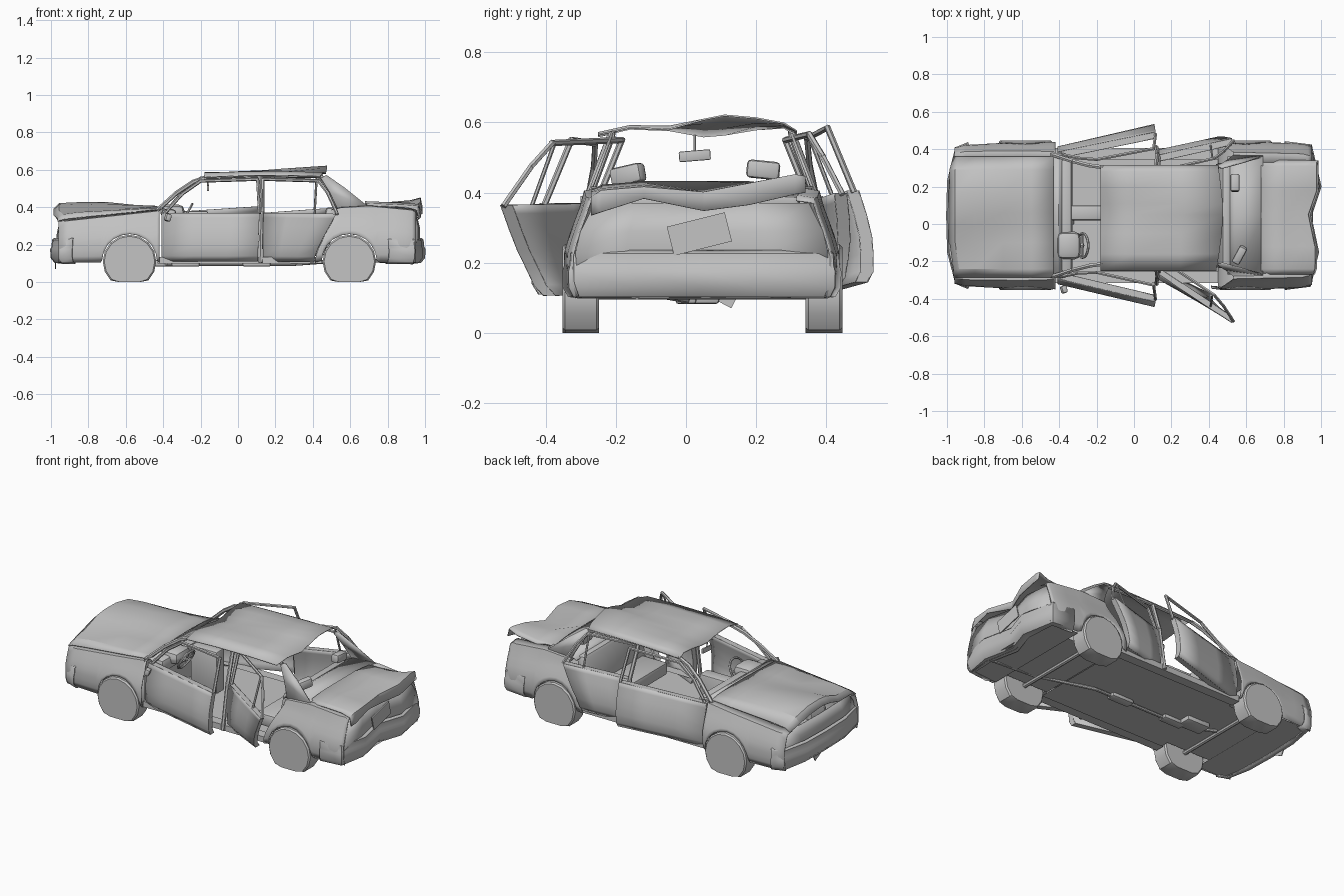
import bpy, bmesh, math
from mathutils import Vector, Matrix

if "Cube" in bpy.data.objects:
    bpy.data.objects.remove(bpy.data.objects["Cube"])

YC = 0.045  # centre line of the body
grey = bpy.data.materials.new("weathered_grey")
grey.diffuse_color = (0.55, 0.55, 0.55, 1)
grey.use_nodes = True
grey.node_tree.nodes["Principled BSDF"].inputs["Base Color"].default_value = grey.diffuse_color


def finish(name, bm, thick=0, angle=35):
    bmesh.ops.recalc_face_normals(bm, faces=bm.faces)
    me = bpy.data.meshes.new(name)
    bm.to_mesh(me)
    bm.free()
    me.materials.append(grey)
    ob = bpy.data.objects.new(name, me)
    bpy.context.collection.objects.link(ob)
    if thick:
        m = ob.modifiers.new("sheet", "SOLIDIFY")
        m.thickness, m.offset = thick, 0
    bpy.ops.object.select_all(action="DESELECT")
    ob.select_set(True)
    bpy.context.view_layer.objects.active = ob
    bpy.ops.object.shade_smooth_by_angle(angle=math.radians(angle))
    return ob


def sheet(name, rows, thick=0.005, angle=35):
    """Skin a grid of points."""
    bm = bmesh.new()
    vs = [[bm.verts.new(p) for p in r] for r in rows]
    for a, b in zip(vs, vs[1:]):
        for i in range(len(a) - 1):
            bm.faces.new((a[i], a[i + 1], b[i + 1], b[i]))
    bmesh.ops.remove_doubles(bm, verts=bm.verts[:], dist=1e-4)
    return finish(name, bm, thick, angle)


def box(name, c, size, rot=(0, 0, 0), bevel=0):
    bm = bmesh.new()
    bmesh.ops.create_cube(bm, size=1, matrix=Matrix.Diagonal((*size, 1)))
    if bevel:
        bmesh.ops.bevel(bm, geom=bm.edges[:], offset=bevel, segments=2, profile=0.5, affect="EDGES")
    ob = finish(name, bm)
    ob.location, ob.rotation_euler = c, rot
    return ob


def tube(name, pts, r=0.008, sides=6):
    """Bar of constant thickness along a path."""
    bm = bmesh.new()
    for a, b in zip(pts, pts[1:]):
        a, b = Vector(a), Vector(b)
        d = b - a
        mat = Matrix.Translation((a + b) / 2) @ d.to_track_quat("Z", "Y").to_matrix().to_4x4()
        bmesh.ops.create_cone(bm, cap_ends=True, segments=sides, radius1=r, radius2=r,
                              depth=d.length + r, matrix=mat)
    return finish(name, bm)


def lerp(table, v):
    for (a, p), (b, q) in zip(table, table[1:]):
        if v <= b:
            return p + (q - p) * max(0, (v - a) / (b - a))
    return table[-1][1]


HALF = [(.10, .375), (.14, .39), (.22, .392), (.28, .375), (.36, .345), (.40, .335), (.57, .27)]
TAPER = [(-1, -.045), (-.93, -.018), (-.6, 0), (.7, 0), (.9, -.01), (.97, -.03)]
DOOR_EDGE = [(.1, .41), (.16, .42), (.24, .46), (.37, .53)]  # rear edge of the rear doorway by height


def side_y(x, z, s):
    return YC + s * (lerp(HALF, z) + lerp(TAPER, x))


# wheels, flattened where the tyres meet the ground
for wx, end in ((-.58, "front"), (.595, "rear")):
    for y, side in ((-.30, "near"), (.393, "far")):
        bm = bmesh.new()
        bmesh.ops.create_cone(bm, cap_ends=True, segments=16, radius1=.143, radius2=.143, depth=.105,
                              matrix=Matrix.Rotation(math.pi / 2, 4, "X"))
        bmesh.ops.bevel(bm, geom=[e for e in bm.edges if abs(e.verts[0].co.y - e.verts[1].co.y) < .01],
                        offset=.008, segments=1, affect="EDGES")
        for v in bm.verts:
            v.co.z = max(v.co.z, -.11)
        finish(f"{end}_wheel_{side}", bm).location = (wx, y, .11)
    tube(f"{end}_axle", [(wx, -.27, .11), (wx, .36, .11)], .014, 8)

# fenders and rear quarters with wheel arches
FEND_TOP = [(-.96, .32), (-.43, .378)]
QUART_TOP = [(.42, .375), (.54, .395), (.70, .405), (.93, .383), (.95, .37)]
R = .147


def wing(name, xs, wx, top, s, edge=None):
    cols = []
    for x in xs:
        d = abs(x - wx)
        zb = .11 + math.sqrt(R ** 2 - d * d) if d < R else .105
        zt = lerp(top, x)
        zs = [zb + (zt - zb) * i / 7 for i in range(8)]
        col = [(max(x, lerp(edge, z)) if edge else x, z) for z in zs]
        cols.append([(cx, side_y(cx, z, s), z) for cx, z in col]
                    + [(col[-1][0], side_y(x, zt, s) - s * .05, zt + .008)])
    sheet(name, cols)
    arch = [wx + (R - .001) * math.cos(math.pi * i / 10) for i in range(11)]
    sheet(name + "_wheel_well", [[(x, side_y(x, .2, s) - s * k, .11 + math.sqrt(max(0, R ** 2 - (x - wx) ** 2)))
                                  for x in arch] for k in (.012, .14)], 0)


for s, side in ((-1, "near"), (1, "far")):
    arc = [(R - .0001) * math.cos(math.pi * i / 10) for i in range(10, -1, -1)]
    wing("front_fender_" + side, [-.96, -.9, -.82, -.735] + [-.58 + a for a in arc] + [-.42], -.58, FEND_TOP, s)
    wing("rear_quarter_" + side, [.41] + [.595 + a for a in arc] + [.76, .83, .9, .93, .95], .595, QUART_TOP, s,
         DOOR_EDGE)
    # pillars, roof rails, sills
    P = lambda x, z: (x, side_y(x, z, s) - s * .015, z)
    tube("windscreen_pillar_" + side, [P(-.43, .385), P(-.33, .475), P(-.24, .535), P(-.17, .56)], .012)
    tube("roof_rail_" + side, [P(-.17, .56), P(.1, .57), P(.45, .565)], .01)
    tube("centre_pillar_" + side, [P(.12, .11), P(.125, .38), P(.115, .56)], .012)
    sheet("rear_pillar_" + side, [[P(.44, .56), P(.49, .48), P(.535, .385)],
                                  [P(.475, .57), P(.575, .50), P(.70, .40)]], .008)
    sheet("sill_" + side, [[(x, YC + s * h, z) for h, z in ((.30, .135), (.36, .135), (.36, .10), (.30, .10))]
                           for x in (-.43, 0, .45)], 0)


# bumpers wrapped around both ends; the rear one is dented inward
def bumper(name, path, sign):
    prof = [(0, .235), (.012, .225), (.015, .19), (.022, .175), (.02, .13), (0, .105), (-.04, .10)]
    rows = []
    for x, y, k in path:
        out = 1 if y > YC else -1
        rows.append([(x + sign * o * (1 - k), y + out * o * k, z) for o, z in prof])
    sheet(name, rows)


bumper("front_bumper", [(-.88, -.33, .7), (-.945, -.305, .6), (-.975, -.15, 0), (-.98, .045, 0),
                        (-.975, .23, 0), (-.945, .395, .6), (-.88, .42, .7)], -1)
bumper("rear_bumper", [(.80, -.335, .7), (.935, -.32, .6), (.965, -.15, 0), (.925, .04, 0),
                       (.978, .2, 0), (.94, .41, .6), (.80, .425, .7)], 1)

# nose and tail panels
sheet("nose_panel", [[(x + d, YC + h * w, z) for h, x in ((-1, -.94), (-.6, -.965), (0, -.97), (.6, -.965), (1, -.94))]
                     for z, w, d in ((.10, .34, .02), (.23, .35, 0), (.27, .345, .005), (.325, .315, .02))])
sheet("tail_panel", [[(x + d, YC + h * w, z) for h, x in ((-1, .95), (-.6, .965), (0, .925), (.5, .97), (1, .95))]
                     for z, w, d in ((.10, .35, -.02), (.23, .36, 0), (.29, .345, 0), (.37, .305, -.02))])
box("hanging_front_plate", (-.975, .09, .125), (.006, .12, .06), (math.radians(-28), 0, 0))

# crumpled bonnet: the far half is pushed up, with a crease along the middle
HX = (-.985, -.955, -.85, -.7, -.55, -.43)
HZ = {-.285: (.325, .335, .345, .36, .375, .388), -.24: (.34, .36, .372, .38, .388, .395),
      -.10: (.355, .38, .382, .385, .393, .40), -.01: (.38, .412, .402, .395, .395, .403),
      .06: (.39, .42, .415, .412, .41, .405), .17: (.385, .418, .425, .425, .41, .405),
      .29: (.365, .395, .405, .405, .40, .40), .36: (.33, .35, .36, .37, .38, .39)}
sheet("bonnet", [[(x + .02 * (y < -.2 or y > .3) * (x < -.9), y, HZ[y][i]) for i, x in enumerate(HX)]
                 for y in HZ], angle=22)

# buckled roof: front dips in the middle, rear edge stands up
RZ = {-.25: (.56, .568, .57, .565), -.16: (.582, .588, .59, .585), -.05: (.578, .587, .588, .58),
      .05: (.56, .582, .598, .608), .11: (.565, .585, .605, .62), .20: (.58, .59, .60, .612),
      .28: (.585, .588, .592, .597), .315: (.56, .57, .575, .575)}
RB = (.44, .455, .47, .475, .475, .465, .455, .45)
sheet("roof", [[(x, y, z) for x, z in zip((-.18, 0, .25, RB[i]), RZ[y])] for i, y in enumerate(RZ)])

# bent boot lid, folded over at the back
BX = (.68, .80, .92, .975, .985)
BZ = {-.27: (.405, .405, .40, .385, .335), -.24: (.42, .415, .41, .405, .345),
      -.12: (.43, .425, .42, .415, .383), .05: (.43, .40, .40, .40, .348),
      .18: (.43, .425, .425, .425, .365), .31: (.415, .415, .435, .45, .395), .34: (.40, .405, .42, .445, .40)}
DENT = (-.02, -.01, -.01, -.045, 0, 0, 0)
sheet("boot_lid", [[(x + DENT[i] * (x > .9), y, z) for x, z in zip(BX, BZ[y])] for i, y in enumerate(BZ)], angle=30)
box("number_plate", (.955, .038, .282), (.006, .17, .085), (math.radians(14), 0, 0))


# floor and underbody
def plate(name, x0, x1, half, z):
    sheet(name, [[(x, YC + h, z) for h in (-half, half)] for x in (x0, x1)], 0)


plate("floor", -.43, .45, .35, .108)
plate("front_underbody", -.95, -.43, .27, .112)
plate("rear_underbody", .45, .95, .27, .112)
plate("front_valance", -.95, -.73, .36, .106)
plate("rear_valance", .75, .94, .36, .106)
tube("exhaust_pipe", [(-.55, .06, .105), (-.38, .0, .095), (.28, .0, .095), (.62, -.14, .12), (.93, -.14, .105)], .01, 8)
for x in (-.28, .1):
    box("silencer", (x, .0, .095), (.15, .06, .026), bevel=.01)
box("gearbox", (-.40, YC, .10), (.16, .1, .035), bevel=.01)

# cabin
sheet("firewall", [[(-.43, y, z) for y in (-.3, .39)] for z in (.11, .39)], 0)
sheet("cowl", [[(x, y, z) for y in (-.29, .045, .38)] for x, z in ((-.445, .385), (-.405, .395), (-.38, .385))])
box("dashboard", (-.37, YC, .35), (.08, .62, .08), bevel=.02)
box("instrument_hood", (-.35, -.115, .375), (.13, .15, .08), bevel=.035)
box("centre_console", (-.25, .06, .25), (.18, .08, .26), bevel=.01)
bm = bmesh.new()
N, M = 20, 6
ring = [[bm.verts.new(((.065 + .007 * math.cos(b)) * math.cos(a), (.065 + .007 * math.cos(b)) * math.sin(a),
                       .007 * math.sin(b))) for b in [j * math.tau / M for j in range(M)]]
        for a in [i * math.tau / N for i in range(N)]]
for i in range(N):
    for j in range(M):
        k, l = (i + 1) % N, (j + 1) % M
        bm.faces.new((ring[i][j], ring[k][j], ring[k][l], ring[i][l]))
wheel = finish("steering_wheel", bm)
wheel.location, wheel.rotation_euler = (-.275, -.115, .36), (0, math.radians(-62), 0)
tube("steering_column", [(-.36, -.115, .33), (-.275, -.115, .36)], .012)
tube("steering_spokes", [(-.275, -.175, .36), (-.275, -.055, .36)], .006)
box("rear_seat_cushion", (.37, YC, .18), (.2, .52, .08), bevel=.02)
box("rear_seat_back", (.48, YC, .29), (.06, .56, .22), (0, .2, 0), .02)
box("rear_headrest_near", (.565, -.165, .45), (.045, .10, .055), (.2, 0, -.5), .012)
box("rear_headrest_far", (.54, .22, .465), (.05, .095, .052), (-.1, 0, 0), .012)
sheet("parcel_shelf", [[(x, y, z) for y in (-.27, .045, .36)] for x, z in ((.50, .385), (.54, .405), (.69, .415))])
box("rear_view_mirror", (-.16, .025, .505), (.012, .09, .03), (.08, 0, 0), .004)
tube("mirror_stem", [(-.16, .025, .515), (-.165, .025, .565)], .004)


# doors hanging open; edges given by height, lower skin plus bare window frame
def door(name, s, p0, p1, tilt, lift, left, right, frame):
    def pt(x, z, inset=0.0):
        u = (x - p0[0]) / (p1[0] - p0[0])
        y = p0[1] + u * (p1[1] - p0[1])
        bulge = lerp([(.1, -.03), (.14, -.006), (.22, 0), (.28, -.008), (.37, -.03), (.57, -.11)], z)
        return (x, y + s * (bulge + tilt * u * (min(z, .37) - .2) - inset), z + lift * u)
    zs = (.11, .14, .19, .24, .30, .345, .37)
    for part, inset in (("outer", 0), ("inner", .035)):
        sheet(f"{name}_{part}_skin", [[pt(lerp(left, z) * (1 - t) + lerp(right, z) * t, z, inset)
                                       for t in (0, .33, .67, 1)] for z in zs], .003)
    rim = [(lerp(left, z), z) for z in zs] + [(lerp(right, z), z) for z in reversed(zs)]
    rim.append(rim[0])
    sheet(name + "_edge", [[pt(x, z, k) for x, z in rim] for k in (.001, .034)], 0)
    tube(name + "_window_frame", [pt(x, z, .015) for x, z in frame], .009)
    return pt


F_L, F_R = [(.1, -.41), (.37, -.41)], [(.1, .105), (.37, .115)]
R_L, R_R = [(.1, .135), (.37, .135)], [(z, x - .005) for z, x in DOOR_EDGE]
F_FR = [(-.39, .37), (-.30, .47), (-.20, .54), (.105, .55), (.115, .37)]
R_FR = [(.135, .37), (.135, .55), (.43, .545), (.48, .48), (.53, .37)]
door("front_door_near", -1, (-.41, -.322), (.11, -.445), 0, 0, F_L, F_R, F_FR)
door("front_door_far", 1, (-.41, .415), (.11, .535), -.08, .035, F_L, F_R, F_FR)
rn = door("rear_door_near", -1, (.135, -.30), (.53, -.515), .28, -.005, R_L, R_R, R_FR)
rf = door("rear_door_far", 1, (.135, .40), (.55, .49), .02, .03, R_L, R_R, R_FR)
for pt, side in ((rn, "near"), (rf, "far")):
    tube("quarter_light_bar_" + side, [pt(.41, .37, .015), pt(.42, .545, .015)], .006)
box("wing_mirror", (-.375, -.35, .345), (.03, .04, .04), (0, .3, .3), .008)
